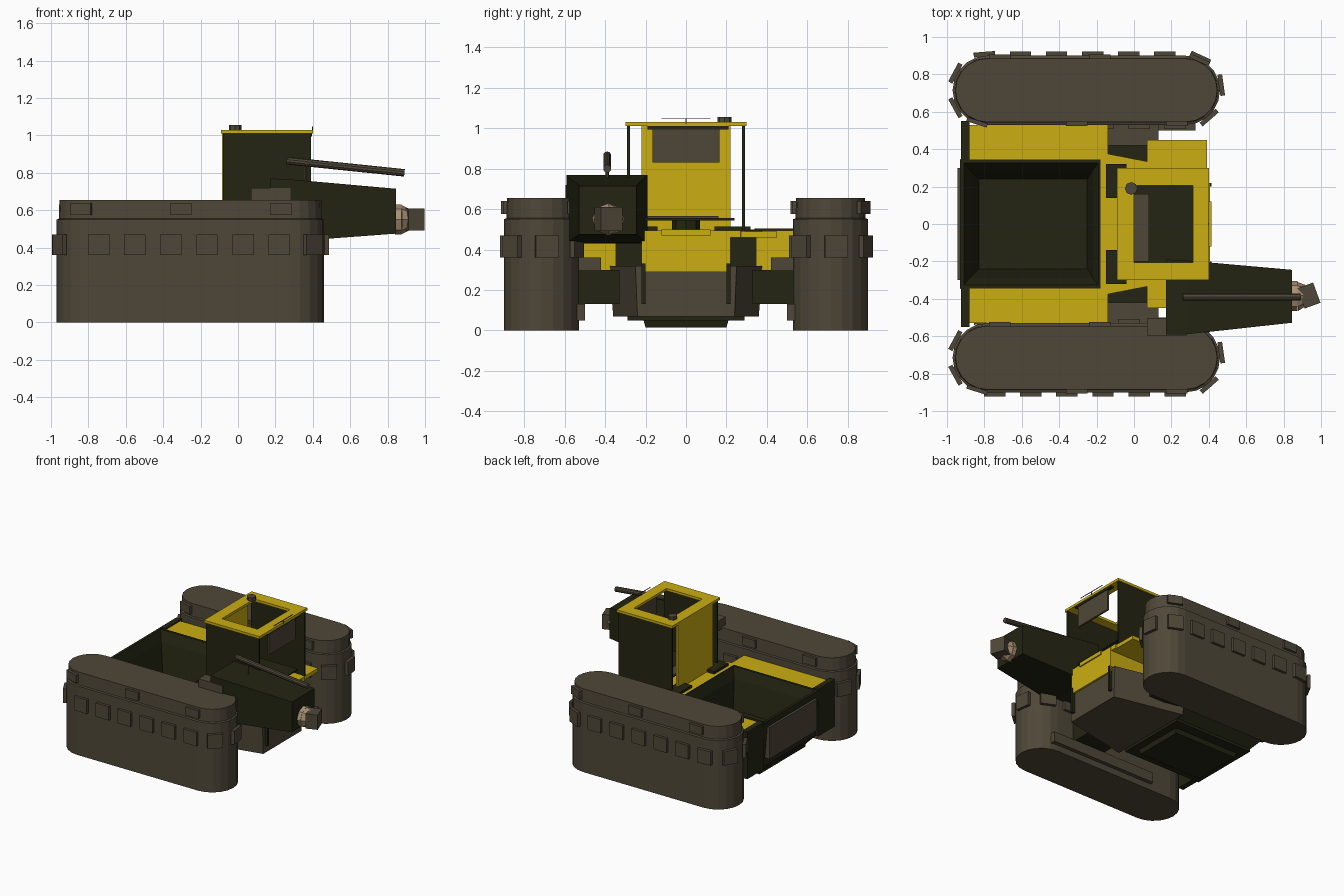
import bpy, bmesh, math
from mathutils import Matrix, Vector

if "Cube" in bpy.data.objects:
    bpy.data.objects.remove(bpy.data.objects["Cube"])


def material(name, rgb):
    m = bpy.data.materials.new(name)
    m.diffuse_color = (*rgb, 1)
    m.use_nodes = True
    m.node_tree.nodes["Principled BSDF"].inputs["Base Color"].default_value = m.diffuse_color
    return m


YELLOW = material("yellow paint", (0.60, 0.42, 0.006))
DARK = material("dark olive", (0.017, 0.018, 0.006))
GREY = material("brown grey", (0.078, 0.064, 0.040))
TAN = material("tan", (0.40, 0.28, 0.17))


def finish(name, bm, mat):
    bmesh.ops.recalc_face_normals(bm, faces=bm.faces)
    me = bpy.data.meshes.new(name)
    bm.to_mesh(me)
    bm.free()
    me.materials.append(mat)
    ob = bpy.data.objects.new(name, me)
    bpy.context.collection.objects.link(ob)
    return ob


def box(name, x, y, z, mat, turn=0):
    """Box from ranges, optionally turned about its own z axis."""
    bm = bmesh.new()
    c = Vector(((x[0] + x[1]) / 2, (y[0] + y[1]) / 2, (z[0] + z[1]) / 2))
    size = Matrix.Diagonal((abs(x[1] - x[0]), abs(y[1] - y[0]), abs(z[1] - z[0]), 1))
    bmesh.ops.create_cube(bm, size=1, matrix=Matrix.Translation(c) @ Matrix.Rotation(turn, 4, 'Z') @ size)
    return finish(name, bm, mat)


def pair(name, x, y, z, mat):
    for s, side in ((1, "back"), (-1, "front")):
        box(f"{name}_{side}", x, (s * y[0], s * y[1]), z, mat)


def loft(name, rings, mat, closed=False):
    """Join rings of points; closed joins last ring to first, else both ends are capped."""
    bm = bmesh.new()
    vs = [[bm.verts.new(p) for p in r] for r in rings]
    n = len(vs[0])
    for k in range(len(vs) if closed else len(vs) - 1):
        a, b = vs[k], vs[(k + 1) % len(vs)]
        for i in range(n):
            j = (i + 1) % n
            bm.faces.new((a[i], a[j], b[j], b[i]))
    if not closed:
        bm.faces.new(vs[0])
        bm.faces.new(vs[-1])
    return finish(name, bm, mat)


def rect(x0, x1, h, z):
    return [(x0, -h, z), (x1, -h, z), (x1, h, z), (x0, h, z)]


def trapezoid(x0, x1, h0, h1, z):
    return [(x0, -h0, z), (x1, -h1, z), (x1, h1, z), (x0, h0, z)]


def rod(name, a, b, r, mat, sides=12, r2=None):
    a, b = Vector(a), Vector(b)
    bm = bmesh.new()
    m = Matrix.Translation((a + b) / 2) @ (b - a).to_track_quat('Z', 'Y').to_matrix().to_4x4()
    bmesh.ops.create_cone(bm, cap_ends=True, segments=sides, radius1=r,
                          radius2=r if r2 is None else r2, depth=(b - a).length, matrix=m)
    return finish(name, bm, mat)


# Tracks: stadium outline, stepped upper rim, pads along the outline
XA, XB, R = -0.785, 0.275, 0.185


def stadium(cy, r, z, seg=10):
    pts = []
    for cx, start in ((XB, -90), (XA, 90)):
        for i in range(seg + 1):
            t = math.radians(start + 180 * i / seg)
            pts.append((cx + r * math.cos(t), cy + r * math.sin(t), z))
    return pts


def along(d, r):
    """Offset and heading at distance d around the stadium, starting at the -y side."""
    L, A = XB - XA, math.pi * r
    d %= 2 * (L + A)
    if d < L:
        return XA + d, -r, 0
    if d < L + A:
        t = (d - L) / r
        return XB + r * math.sin(t), -r * math.cos(t), t
    if d < 2 * L + A:
        return XB - (d - L - A), r, math.pi
    t = (d - 2 * L - A) / r
    return XA - r * math.sin(t), r * math.cos(t), math.pi + t


for cy, side in ((-0.715, "front"), (0.715, "back")):
    loft(f"track_{side}", [stadium(cy, R, 0), stadium(cy, R, 0.55), stadium(cy, R - 0.012, 0.555),
                           stadium(cy, R - 0.015, 0.655)], GREY)
    for count, r, z0, z1, thick, first in ((17, R, 0.36, 0.47, 0.025, 0.04),
                                           (6, R - 0.012, 0.575, 0.64, 0.022, -0.055)):
        step = 2 * (XB - XA + math.pi * r) / count
        for k in range(count):
            x, y, t = along(first + k * step, r + thick / 2 - 0.004)
            y += cy
            box(f"track_pad_{side}", (x - 0.057, x + 0.057), (y - thick / 2, y + thick / 2), (z0, z1), GREY, t)
pair("track_inner_rail", (-0.6, 0.33), (0.50, 0.54), (0.05, 0.13), GREY)
pair("axle_housing", (-0.14, 0.13), (0.33, 0.54), (0.13, 0.30), DARK)
pair("axle_arm", (-0.14, 0.13), (0.42, 0.54), (0.30, 0.36), GREY)

# Open load bed with a stepped hopper bottom
loft("load_bed", [rect(-0.78, -0.23, 0.20, 0.015), rect(-0.79, -0.22, 0.21, 0.05),
                  rect(-0.85, -0.16, 0.29, 0.05), rect(-0.85, -0.16, 0.29, 0.07),
                  rect(-0.90, -0.17, 0.36, 0.13), rect(-0.93, -0.18, 0.345, 0.50),
                  rect(-0.91, -0.19, 0.325, 0.50), rect(-0.88, -0.22, 0.29, 0.42),
                  rect(-0.83, -0.25, 0.24, 0.20)], DARK)
pair("bed_fender", (-0.88, -0.14), (0.345, 0.53), (0.30, 0.495), YELLOW)
pair("tail_panel", (-0.925, -0.88), (0.34, 0.55), (0.13, 0.505), DARK)
box("tail_plate", (-0.945, -0.90), (-0.30, 0.30), (0.20, 0.45), GREY)

# Lower hull and deck
loft("lower_hull", [trapezoid(-0.16, 0.39, 0.36, 0.24, 0.07),
                    trapezoid(-0.16, 0.39, 0.38, 0.25, 0.32)], GREY)
box("hood", (-0.16, 0.405), (-0.22, 0.22), (0.29, 0.49), YELLOW)
loft("deck", [trapezoid(-0.19, 0.40, 0.385, 0.27, 0.46),
              trapezoid(-0.19, 0.40, 0.385, 0.27, 0.495)], YELLOW)
box("hood_lip", (0.39, 0.415), (-0.12, 0.12), (0.47, 0.50), YELLOW)
pair("step_fender", (0.07, 0.39), (0.26, 0.45), (0.46, 0.49), YELLOW)
pair("deck_vent", (-0.15, -0.04), (0.14, 0.32), (0.48, 0.515), DARK)
pair("nose_strut", (0.38, 0.415), (0.20, 0.22), (0.13, 0.33), DARK)

# Cab: back wall, side plates, open roof frame and hanging window
box("cab_back_wall", (-0.085, -0.065), (-0.22, 0.22), (0.48, 1.015), YELLOW)
pair("cab_side_plate", (-0.08, 0.39), (0.278, 0.291), (0.49, 1.012), DARK)
loft("roof_frame", [rect(-0.09, 0.40, 0.30, 1.01), rect(-0.09, 0.40, 0.30, 1.03),
                    rect(0.00, 0.315, 0.205, 1.03), rect(0.00, 0.315, 0.205, 1.01)], YELLOW, True)
box("window_plate", (0.375, 0.39), (-0.165, 0.165), (0.83, 1.0), GREY)
box("window_header", (0.37, 0.395), (-0.19, 0.21), (0.995, 1.012), DARK)
box("cab_floor_plate", (0.0, 0.36), (-0.21, 0.24), (0.545, 0.555), DARK)
box("cab_seat", (0.0, 0.08), (-0.20, 0.16), (0.55, 0.565), GREY)
rod("seat_post", (0.2, 0, 0.49), (0.2, 0, 0.55), 0.07, DARK, 8)
rod("roof_knob", (-0.015, 0.19, 1.025), (-0.015, 0.19, 1.055), 0.034, GREY, 8)
box("roof_wire", (0.398, 0.402), (-0.12, 0.12), (1.045, 1.049), GREY)
box("wire_stay", (0.396, 0.401), (-0.003, 0.003), (1.02, 1.047), GREY)

# Side arm with nozzle and upper rod
arm_rings = []
for x, y0, y1, z0, z1 in ((0.17, -0.59, -0.19, 0.43, 0.77), (0.28, -0.59, -0.195, 0.433, 0.765),
                          (0.845, -0.528, -0.245, 0.475, 0.715)):
    arm_rings.append([(x, y0, z0), (x, y1, z0), (x, y1, z1), (x, y0, z1)])
loft("side_arm", arm_rings, DARK)
box("arm_bracket", (0.07, 0.28), (-0.597, -0.505), (0.64, 0.72), GREY)
rod("nozzle_collar", (0.84, -0.385, 0.55), (0.875, -0.385, 0.55), 0.08, TAN, 8)
rod("nozzle_cone", (0.87, -0.385, 0.55), (0.92, -0.38, 0.55), 0.08, TAN, 8, 0.055)
box("nozzle_block", (0.89, 0.98), (-0.44, -0.325), (0.493, 0.61), GREY, math.radians(20))
rod("upper_rod", (0.26, -0.39, 0.865), (0.89, -0.39, 0.80), 0.02, GREY, 10)
rod("rod_stay", (0.36, -0.39, 0.74), (0.36, -0.39, 0.855), 0.008, GREY, 6)
